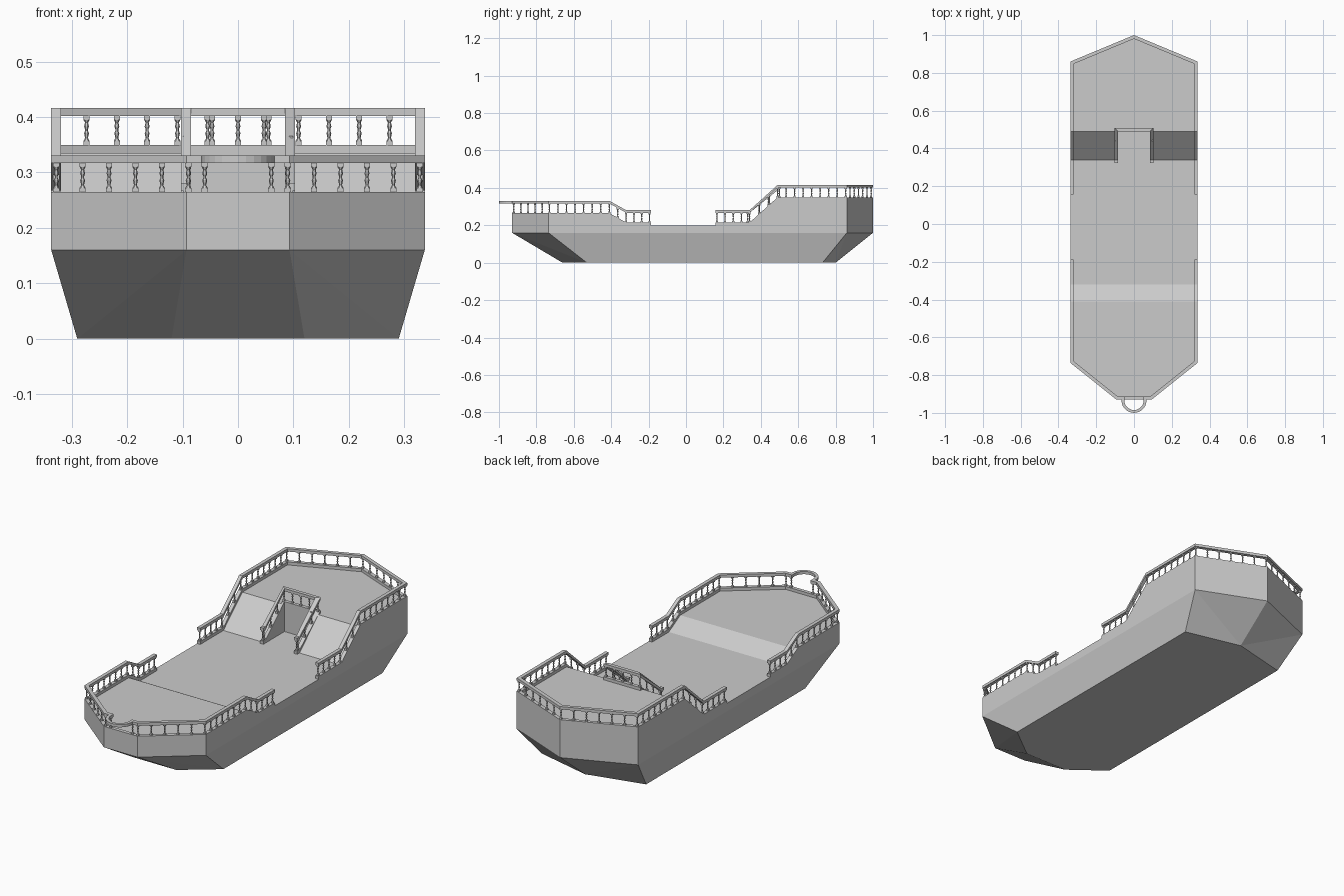
import bpy, bmesh, math
from mathutils import Vector

if "Cube" in bpy.data.objects:
    bpy.data.objects.remove(bpy.data.objects["Cube"])

W = 0.337          # half beam
RAIL = 0.018       # railing width
MID, FORE, AFT = 0.20, 0.25, 0.335   # deck heights


def deck(y):
    if y <= -0.41:
        return FORE
    if y < -0.32:
        return FORE + (MID - FORE) * (y + 0.41) / 0.09
    if y <= 0.34:
        return MID
    if y < 0.49:
        return MID + (AFT - MID) * (y - 0.34) / 0.15
    return AFT


def finish(name, bm):
    bmesh.ops.recalc_face_normals(bm, faces=bm.faces)
    me = bpy.data.meshes.new(name)
    bm.to_mesh(me)
    bm.free()
    ob = bpy.data.objects.new(name, me)
    bpy.context.collection.objects.link(ob)
    return ob


def mirrored(path):
    return [(-x, y) for x, y in reversed(path)]


def offset(path, d):
    """Mitred offset of a plan path towards its left side."""
    pts = [Vector(p) for p in path]
    out = []
    for i, p in enumerate(pts):
        dirs = []
        if i > 0:
            dirs.append((p - pts[i - 1]).normalized())
        if i < len(pts) - 1:
            dirs.append((pts[i + 1] - p).normalized())
        ns = [Vector((-v.y, v.x)) for v in dirs]
        m = sum(ns, Vector((0, 0))).normalized()
        out.append(p + m * d / m.dot(ns[0]))
    return out


def sweep(name, path, z0, z1, width=RAIL, height=deck):
    """Rectangular bar following a plan path and the deck height."""
    bm = bmesh.new()
    rings = []
    for p, q in zip(path, offset(path, width)):
        h = height(p[1])
        rings.append([bm.verts.new((a[0], a[1], h + z))
                      for a, z in ((p, z0), (q, z0), (q, z1), (p, z1))])
    for r, s in zip(rings, rings[1:]):
        for k in range(4):
            bm.faces.new((r[k], r[(k + 1) % 4], s[(k + 1) % 4], s[k]))
    bm.faces.new(rings[0])
    bm.faces.new(rings[-1])
    return finish(name, bm)


# turned baluster: radius, height
PROFILE = [(0.0055, 0.022), (0.0025, 0.027), (0.0045, 0.036), (0.0026, 0.040),
           (0.0026, 0.043), (0.0045, 0.048), (0.0028, 0.055), (0.0055, 0.060)]


def add_baluster(bm, x, y, z):
    for a, b in ((0.010, 0.022), (0.060, 0.070)):
        r = bmesh.ops.create_cube(bm, size=1)["verts"]
        bmesh.ops.scale(bm, verts=r, vec=(0.011, 0.011, b - a))
        bmesh.ops.translate(bm, verts=r, vec=(x, y, z + (a + b) / 2))
    n = 6
    rings = [[bm.verts.new((x + r * math.cos(math.tau * k / n),
                            y + r * math.sin(math.tau * k / n), z + h))
              for k in range(n)] for r, h in PROFILE]
    for r, s in zip(rings, rings[1:]):
        for k in range(n):
            bm.faces.new((r[k], r[(k + 1) % n], s[(k + 1) % n], s[k]))


def balusters(name, path):
    pts = offset(path, RAIL / 2)
    pts[0] += (pts[1] - pts[0]).normalized() * 0.008
    pts[-1] += (pts[-2] - pts[-1]).normalized() * 0.008
    bm = bmesh.new()
    for a, b in zip(pts, pts[1:]):
        step = 0.047 if abs(a.x - b.x) < 1e-4 else 0.06
        n = max(1, round((b - a).length / step))
        if abs(a.y - b.y) < 1e-4 and (b - a).length > 0.15:
            n = 4
        for i in range(n):
            p = a.lerp(b, i / n)
            add_baluster(bm, p.x, p.y, deck(p.y))
    add_baluster(bm, pts[-1].x, pts[-1].y, deck(pts[-1].y))
    return finish(name, bm)


# hull with stepped deck and a stair notch in the aft ramp
bm = bmesh.new()
cache = {}


def V(x, y, z):
    key = (round(x, 4), round(y, 4), round(z, 4))
    if key not in cache:
        cache[key] = bm.verts.new(key)
    return cache[key]


def face(*pts):
    bm.faces.new([V(*p) for p in pts])


def T(x, y):
    return (x, y, deck(y))


N = 0.085
KNUCKLE = 0.16
upper = [(0.093, -0.93), (W, -0.735), (W, 0.86), (0, 1.0)]
lower = [(0.12, -0.66), (0.29, -0.53), (0.29, 0.73), (0, 0.80)]
breaks = [0.49, 0.34, -0.32, -0.41]
for s in (1, -1):
    U = [(s * x, y) for x, y in upper]
    L = [(s * x, y) for x, y in lower]
    for i in range(3):
        a, b = U[i], U[i + 1]
        extra = [T(s * W, y) for y in breaks] if i == 1 else []
        face((*a, KNUCKLE), (*b, KNUCKLE), T(*b), *extra, T(*a))
        c, d = (*L[i], 0), (*L[i + 1], 0)
        if i == 1:
            face((*a, KNUCKLE), (*b, KNUCKLE), d, c)
        else:
            face((*a, KNUCKLE), (*b, KNUCKLE), d)
            face((*a, KNUCKLE), d, c)
    # ramp beside the notch and the notch cheek
    face(T(s * W, 0.34), T(s * W, 0.49), T(s * N, 0.49), T(s * N, 0.34))
    face((s * N, 0.34, MID), (s * N, 0.49, MID), (s * N, 0.49, AFT))
# bow plates and bottom
face((-0.093, -0.93, KNUCKLE), (0.093, -0.93, KNUCKLE), T(0.093, -0.93), T(-0.093, -0.93))
face((-0.093, -0.93, KNUCKLE), (0.093, -0.93, KNUCKLE), (0.12, -0.66, 0), (-0.12, -0.66, 0))
face(*[(x, y, 0) for x, y in lower + mirrored(lower)[1:]])
# decks
half = [(0.093, -0.93), (W, -0.735), (W, -0.41)]
face(*[T(*p) for p in half + mirrored(half)])
face(T(W, -0.41), T(W, -0.32), T(-W, -0.32), T(-W, -0.41))
half = [(W, -0.32), (W, 0.34), (N, 0.34), (N, 0.49)]
face(*[(x, y, MID) for x, y in half + mirrored(half)])
half = [(N, 0.49), (W, 0.49), (W, 0.86), (0, 1.0)]
face(*[T(*p) for p in half + mirrored(half)[1:]])
face((-N, 0.49, MID), (N, 0.49, MID), (N, 0.49, AFT), (-N, 0.49, AFT))
finish("hull", bm)

# railings: base curb, top rail, balusters
bow = [(0.093, -0.93), (W, -0.735), (W, -0.41), (W, -0.32), (W, -0.187)]
bow_open = [(0.052, -0.93)] + bow
stern = [(W, 0.157), (W, 0.34), (W, 0.49), (W, 0.86), (0, 1.0)]
stern_full = stern + mirrored(stern)[1:]
stair = [(-N, 0.322), (-N, 0.34), (-N, 0.49), (N, 0.49), (N, 0.34), (N, 0.322)]

sweep("bow_curb", mirrored(bow) + bow, 0, 0.015)
for side, path in (("right", bow_open), ("left", mirrored(bow_open))):
    sweep("bow_rail_" + side, path, 0.067, 0.081)
    balusters("bow_balusters_" + side, path)
for name, path in (("stern", stern_full), ("stair", stair)):
    sweep(name + "_curb", path, 0, 0.015)
    sweep(name + "_rail", path, 0.067, 0.081)
    balusters(name + "_balusters", path)

# half-round rail at the bow
arc = [(0.066 * math.cos(a), -0.934 + 0.066 * math.sin(a))
       for a in (math.pi + math.pi * k / 14 for k in range(15))]
arc = [(-0.066, -0.914)] + arc + [(0.066, -0.914)]
sweep("bow_hoop", arc, 0.067, 0.081, width=0.015, height=lambda y: FORE)
